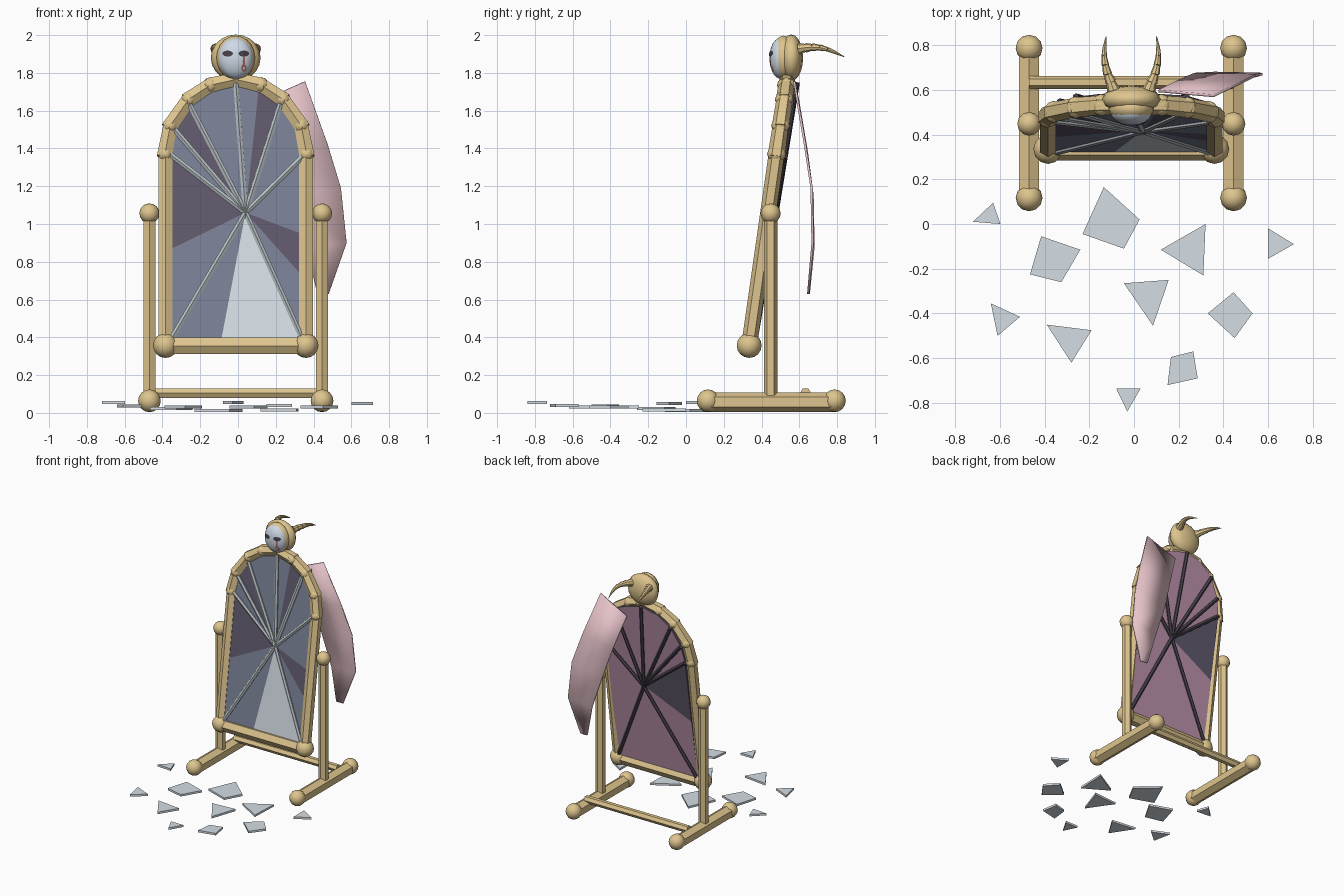
import bpy, bmesh, math
from mathutils import Vector

cube = bpy.data.objects.get("Cube")
if cube:
    bpy.data.objects.remove(cube, do_unlink=True)


def material(name, *srgb):
    color = [(c / 255 / 12.92 if c < 11 else ((c / 255 + 0.055) / 1.055) ** 2.4) for c in srgb] + [1]
    mat = bpy.data.materials.new(name)
    mat.use_nodes = True
    mat.diffuse_color = color
    mat.node_tree.nodes["Principled BSDF"].inputs["Base Color"].default_value = color
    return mat


gold = material("gold", 222, 197, 142)
glass = material("blue grey glass", 122, 129, 150)
dusk = material("dusky glass", 96, 89, 108)
pale = material("pale glass", 212, 221, 228)
backing = material("mauve backing", 188, 147, 172)
lead = material("lead grey", 182, 190, 193)
pink = material("pink cloth", 230, 195, 201)
white = material("mask white", 207, 219, 232)
dark = material("dark plum", 70, 63, 74)
red = material("tear red", 176, 100, 98)

CX = -0.012          # symmetry line of the stand
SIDES = (("right", -1), ("left", 1))


def finish(name, bm, *mats, smooth=False, recalc=True):
    if recalc:
        bmesh.ops.recalc_face_normals(bm, faces=bm.faces[:])
    for face in bm.faces:
        face.smooth = smooth
    mesh = bpy.data.meshes.new(name)
    bm.to_mesh(mesh)
    bm.free()
    for mat in mats:
        mesh.materials.append(mat)
    obj = bpy.data.objects.new(name, mesh)
    bpy.context.scene.collection.objects.link(obj)
    return obj


def add_bar(bm, start, end, r1, r2=None, ridge=(0, -1, 0), sides=6):
    """Capped prism whose first edge points along ridge."""
    start, end = Vector(start), Vector(end)
    axis = (end - start).normalized()
    u = Vector(ridge)
    u = (u - axis * u.dot(axis)).normalized()
    v = axis.cross(u)
    rings = []
    for point, radius in ((start, r1), (end, r1 if r2 is None else r2)):
        angles = [math.tau * i / sides for i in range(sides)]
        rings.append([bm.verts.new(point + radius * (u * math.cos(a) + v * math.sin(a))) for a in angles])
    for i in range(sides):
        j = (i + 1) % sides
        bm.faces.new((rings[0][i], rings[0][j], rings[1][j], rings[1][i]))
    bm.faces.new(rings[0])
    bm.faces.new(rings[1])


def bar(name, start, end, radius, ridge=(0, -1, 0)):
    bm = bmesh.new()
    add_bar(bm, start, end, radius, ridge=ridge)
    finish(name, bm, gold)


def ball(name, center, radii, mat=gold, segments=12, rings=8):
    bm = bmesh.new()
    bmesh.ops.create_uvsphere(bm, u_segments=segments, v_segments=rings, radius=1)
    bmesh.ops.scale(bm, vec=radii, verts=bm.verts)
    bmesh.ops.translate(bm, vec=center, verts=bm.verts)
    finish(name, bm, mat, smooth=True)


def lean(x, z, offset=0.0):
    """Point on the tilted frame plane."""
    return Vector((x, 0.335 + (z - 0.36) * 0.143 + offset, z))


def mirror_front(x, z):
    return lean(x, z, -0.018)


def mirror_back(x, z):
    """The backing tilts a little more than the frame."""
    return lean(x, z, 0.026 + (z - 0.4) * 0.02)


# Stand: feet, posts, crossbar and their end balls
for side, s in SIDES:
    x = CX + s * 0.457
    bar(side + "_foot", (x, 0.117, 0.057), (x, 0.786, 0.057), 0.052, ridge=(0, 0, 1))
    bar(side + "_post", (x, 0.448, 0.08), (x, 0.448, 1.05), 0.036)
    for name, y, z, r in (("_front_foot_ball", 0.117, 0.064, 0.06),
                          ("_back_foot_ball", 0.786, 0.064, 0.06),
                          ("_post_ball", 0.448, 1.056, 0.053)):
        ball(side + name, (x, y, z), (r, r, r))
bar("crossbar", (CX - 0.457, 0.633, 0.105), (CX + 0.457, 0.633, 0.105), 0.029)

# Tilted frame: side rails, bottom rail and knuckled arch
arch = [(0.375, 1.37), (0.347, 1.52), (0.25, 1.66), (0.135, 1.735), (0, 1.765)]
bar("bottom_rail", lean(CX - 0.372, 0.355), lean(CX + 0.372, 0.355), 0.05)
for side, s in SIDES:
    bar(side + "_rail", lean(CX + s * 0.372, 0.355), lean(CX + s * 0.372, 1.38), 0.042)
    ball(side + "_corner_ball", lean(CX + s * 0.372, 0.357), (0.066,) * 3)
    bm = bmesh.new()
    for (xa, za), (xb, zb) in zip(arch, arch[1:]):
        a, b = lean(CX + s * xa, za), lean(CX + s * xb, zb)
        step = (b - a) * 0.1
        add_bar(bm, a - step, b + step, 0.046, 0.042)
    finish(side + "_arch", bm, gold)
    for x, z in arch[:-1]:
        ball(side + "_arch_knuckle", lean(CX + s * x, z), (0.042, 0.05, 0.042), segments=10, rings=6)

# Cracked mirror: wedges around the impact point, each with its own front colour
hub = (0.04, 1.06)
wedges = [(-0.36, 0.38, 0), (-0.36, 0.865, 1), (-0.36, 1.37, 0), (-0.335, 1.5, 1),
          (-0.26, 1.64, 0), (-0.15, 1.72, 0), (CX, 1.75, 0), (0.11, 1.72, 1),
          (0.235, 1.67, 0), (0.32, 1.52, 0), (0.345, 1.36, 0), (0.345, 0.945, 1),
          (0.345, 0.72, 0), (0.345, 0.38, 2), (-0.09, 0.38, 0)]
bm = bmesh.new()
front_hub, back_hub = bm.verts.new(mirror_front(*hub)), bm.verts.new(mirror_back(*hub))
front = [bm.verts.new(mirror_front(x, z)) for x, z, _ in wedges]
back = [bm.verts.new(mirror_back(x, z)) for x, z, _ in wedges]
for i, (x, z, shade) in enumerate(wedges):
    j = (i + 1) % len(wedges)
    bm.faces.new((front_hub, front[i], front[j])).material_index = shade
    # The large side wedge has lost its backing
    bm.faces.new((back_hub, back[j], back[i])).material_index = 1 if i == 1 else 3
    bm.faces.new((front[i], back[i], back[j], front[j])).material_index = 1
finish("mirror_panel", bm, glass, dusk, pale, backing)

# Strips along the cracks, light in front and dark behind
for name, surface, mat in (("front_crack_strips", mirror_front, lead), ("back_crack_strips", mirror_back, dark)):
    bm = bmesh.new()
    for i in (0, 2, 3, 4, 6, 8, 10, 13):
        x, z, _ = wedges[i]
        add_bar(bm, surface(*hub), surface(x, z), 0.016)
    finish(name, bm, mat)

# Cloth peeling away behind the frame: inner and outer edge of each row
rows = [((0.11, 0.595, 1.645), (0.355, 0.573, 1.755)),
        ((0.2, 0.64, 1.38), (0.475, 0.63, 1.42)),
        ((0.27, 0.67, 1.15), (0.545, 0.665, 1.19)),
        ((0.36, 0.675, 0.88), (0.575, 0.67, 0.9)),
        ((0.42, 0.65, 0.63), (0.48, 0.647, 0.63))]
bm = bmesh.new()
grid = [[bm.verts.new(p) for p in row] for row in rows]
for upper, lower in zip(grid, grid[1:]):
    bm.faces.new((upper[0], lower[0], lower[1], upper[1]))
cloth = finish("hanging_cloth", bm, pink, smooth=True)
solid = cloth.modifiers.new("thickness", 'SOLIDIFY')
solid.thickness = 0.012
solid.offset = 0

# Head with collar and mask
HEAD = Vector((CX, 0.558, 1.88))
MASK = Vector((CX, 0.5, 1.878))
MASK_R = Vector((0.092, 0.058, 0.108))
ball("head", HEAD, (0.132, 0.062, 0.123), rings=10)
ball("mask_collar", (CX, 0.516, 1.88), (0.102, 0.063, 0.117), segments=16, rings=10)
ball("mask", MASK, MASK_R, white, segments=32, rings=20)


def mask_decal(name, cx, cz, rx, rz, mat, lift=0.003):
    """Thin oval lying on the curved mask."""
    def on_mask(x, z):
        depth = 1 - ((x - MASK.x) / MASK_R.x) ** 2 - ((z - MASK.z) / MASK_R.z) ** 2
        return Vector((x, MASK.y - MASK_R.y * math.sqrt(max(depth, 0)) - lift, z))
    bm = bmesh.new()
    middle = bm.verts.new(on_mask(cx, cz))
    angles = [math.tau * i / 14 for i in range(14)]
    ring = [bm.verts.new(on_mask(cx + rx * math.cos(a), cz + rz * math.sin(a))) for a in angles]
    for i, vert in enumerate(ring):
        bm.faces.new((middle, vert, ring[(i + 1) % len(ring)]))
    finish(name, bm, mat, recalc=False)


for side, s in SIDES:
    mask_decal(side + "_eye", CX + s * 0.043, 1.902, 0.028, 0.016, dark, lift=0.004)
mask_decal("tear_trail", CX + 0.043, 1.862, 0.006, 0.036, red)
mask_decal("tear_drop", CX + 0.043, 1.826, 0.014, 0.02, red)
mask_decal("tear_shine", CX + 0.043, 1.824, 0.006, 0.01, white, lift=0.005)

# Ringed horns curving backwards
horn = [(0.08, 0.6, 1.928), (0.092, 0.635, 1.933), (0.106, 0.67, 1.936), (0.116, 0.71, 1.934),
        (0.121, 0.75, 1.925), (0.12, 0.79, 1.908), (0.113, 0.838, 1.885)]
for side, s in SIDES:
    bm = bmesh.new()
    for i, (a, b) in enumerate(zip(horn, horn[1:])):
        taper = 0.03 * (1 - i / 6.8)
        tip = 0.002 if i == 5 else taper * 0.68
        add_bar(bm, (CX + s * a[0], *a[1:]), (CX + s * b[0], *b[1:]), taper, tip, ridge=(0, 0, 1), sides=8)
    finish(side + "_horn", bm, gold)

# Fallen shards: height followed by plan corners
shards = [
    (0.055, (-0.72, 0.01), (-0.63, 0.095), (-0.597, 0)),
    (0.012, (-0.135, 0.165), (0.025, 0.02), (-0.045, -0.11), (-0.23, -0.045)),
    (0.022, (-0.415, -0.055), (-0.24, -0.115), (-0.325, -0.26), (-0.465, -0.225)),
    (0.016, (0.12, -0.115), (0.32, 0), (0.31, -0.23)),
    (0.05, (0.6, -0.02), (0.715, -0.09), (0.6, -0.155)),
    (0.036, (-0.64, -0.355), (-0.51, -0.415), (-0.61, -0.5)),
    (0.03, (-0.39, -0.45), (-0.19, -0.475), (-0.28, -0.62)),
    (0.03, (-0.045, -0.265), (0.155, -0.25), (0.085, -0.455)),
    (0.03, (0.33, -0.4), (0.445, -0.305), (0.53, -0.4), (0.45, -0.51)),
    (0.038, (0.165, -0.595), (0.265, -0.57), (0.285, -0.69), (0.15, -0.72)),
    (0.054, (-0.08, -0.735), (0.03, -0.735), (-0.03, -0.838))]
for z, *corners in shards:
    bm = bmesh.new()
    base = bm.faces.new([bm.verts.new((x, y, z - 0.008)) for x, y in corners])
    top = bmesh.ops.extrude_face_region(bm, geom=[base], use_keep_orig=True)["geom"]
    bmesh.ops.translate(bm, vec=(0, 0, 0.016), verts=[v for v in top if isinstance(v, bmesh.types.BMVert)])
    finish("floor_shard", bm, pale)
